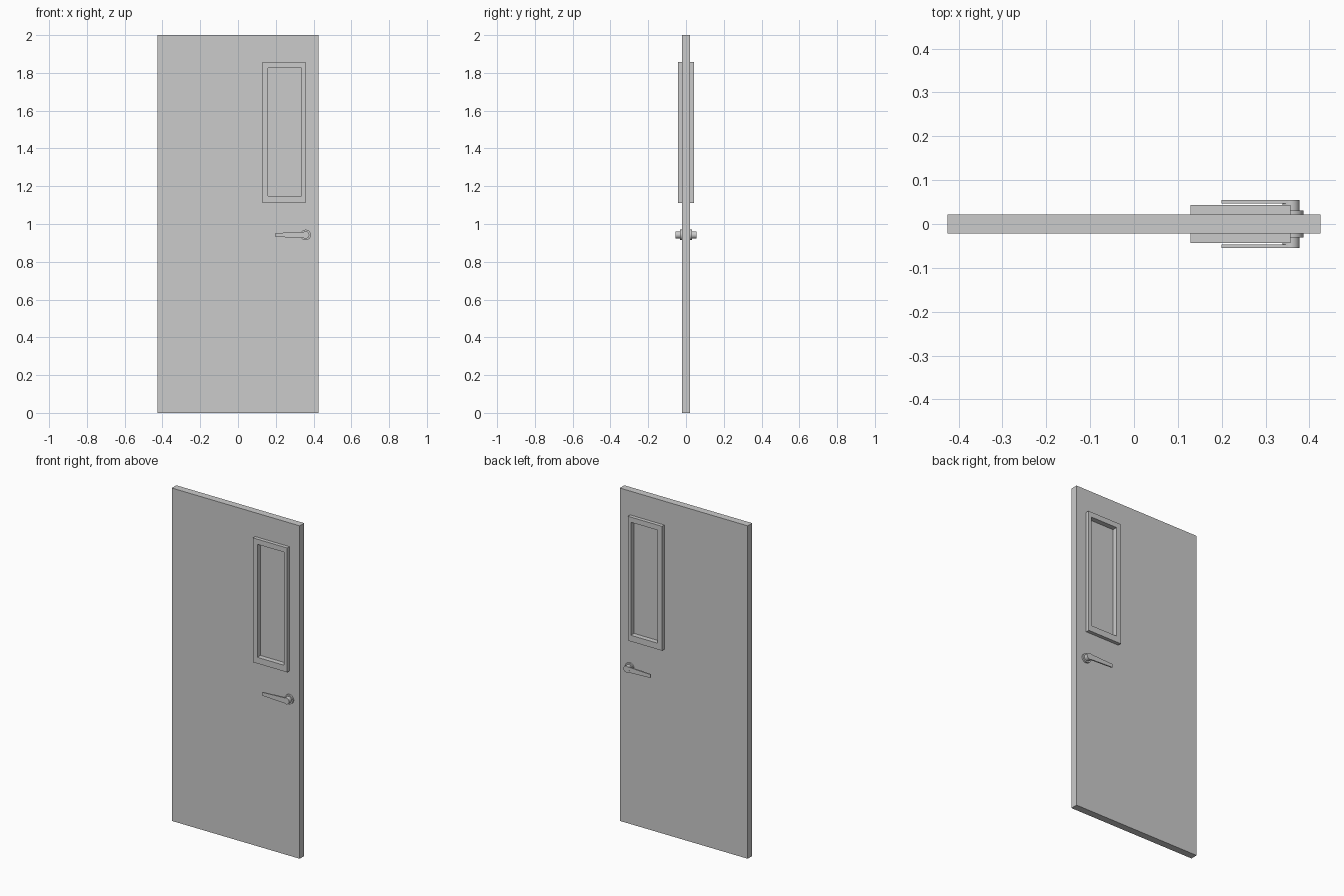
import bpy, bmesh
from math import pi, cos, sin

if "Cube" in bpy.data.objects:
    bpy.data.objects.remove(bpy.data.objects["Cube"])


def rect(x0, x1, z0, z1):
    return [(x0, z0), (x1, z0), (x1, z1), (x0, z1)]


def circle(cx, cz, r, a0=0.0, a1=2 * pi, n=32, closed=True):
    steps = n if closed else n - 1
    return [(cx + r * cos(a0 + (a1 - a0) * i / steps),
             cz + r * sin(a0 + (a1 - a0) * i / steps)) for i in range(n)]


def prism(name, outline, y0, y1, hole=None, mirror=False, smooth=False):
    """Extrude an xz outline along y, optionally with a matching hole outline."""
    bm = bmesh.new()
    n = len(outline)

    def loop(pts, y):
        return [bm.verts.new((x, y, z)) for x, z in pts]

    def band(a, b):
        for i in range(n):
            j = (i + 1) % n
            bm.faces.new((a[i], a[j], b[j], b[i]))

    front, back = loop(outline, y0), loop(outline, y1)
    band(front, back)
    if hole:
        hole_front, hole_back = loop(hole, y0), loop(hole, y1)
        band(back, hole_back)
        band(hole_back, hole_front)
        band(hole_front, front)
    else:
        bm.faces.new(front)
        bm.faces.new(back)
    bmesh.ops.recalc_face_normals(bm, faces=bm.faces)
    mesh = bpy.data.meshes.new(name)
    bm.to_mesh(mesh)
    bm.free()
    ob = bpy.data.objects.new(name, mesh)
    bpy.context.collection.objects.link(ob)
    if mirror:
        mod = ob.modifiers.new("both_sides", 'MIRROR')
        mod.use_axis = (False, True, False)
        mod.use_mirror_merge = False
    if smooth:
        bpy.ops.object.select_all(action='DESELECT')
        ob.select_set(True)
        bpy.context.view_layer.objects.active = ob
        bpy.ops.object.shade_smooth_by_angle()
    return ob


# Door leaf with window opening
opening = rect(0.159, 0.336, 1.147, 1.826)
prism("door_leaf", rect(-0.425, 0.425, 0, 2), -0.0215, 0.0215, hole=opening)

# Window pane and raised trim on both faces
prism("window_pane", opening, -0.013, 0.013)
prism("window_trim", rect(0.129, 0.357, 1.11, 1.857), -0.043, -0.0215,
      hole=opening, mirror=True)

# Handle on both faces: rose plate, hub, tapered lever
hx, hz = 0.358, 0.942
prism("handle_rose", circle(hx, hz, 0.028), -0.031, -0.0215, mirror=True, smooth=True)
prism("handle_hub", circle(hx, hz, 0.0195), -0.055, -0.031, mirror=True, smooth=True)
lever = [(0.199, hz + 0.010), (0.199, hz - 0.010), (hx - 0.01, hz - 0.0165), (hx - 0.01, hz + 0.0165)]
prism("handle_lever", lever, -0.0545, -0.047, mirror=True)
